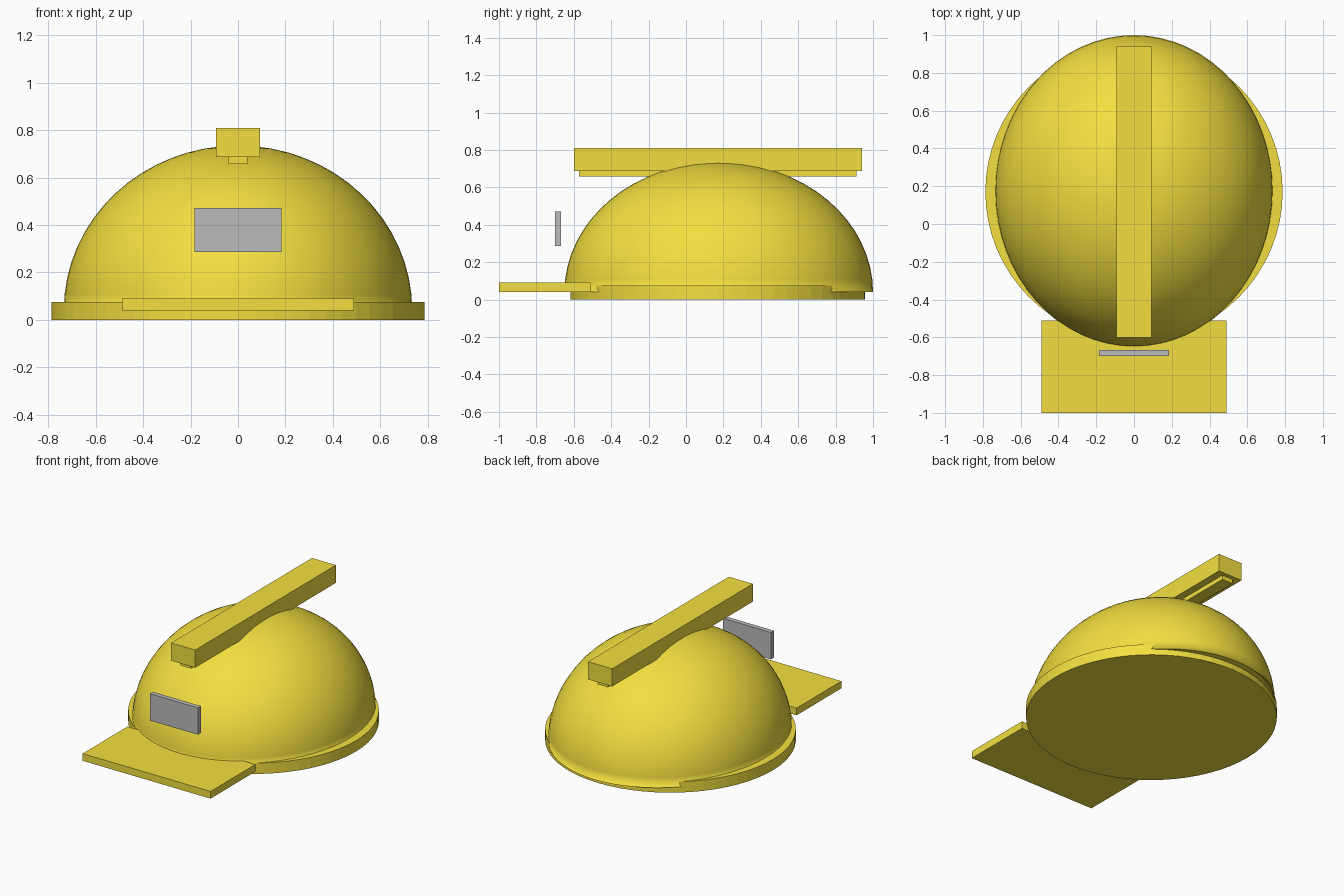
import bpy, bmesh
from mathutils import Matrix, Vector

if "Cube" in bpy.data.objects:
    bpy.data.objects.remove(bpy.data.objects["Cube"])


def material(name, rgb):
    m = bpy.data.materials.new(name)
    m.diffuse_color = (*rgb, 1)
    m.use_nodes = True
    m.node_tree.nodes["Principled BSDF"].inputs["Base Color"].default_value = m.diffuse_color
    return m


yellow = material("yellow", (0.9, 0.74, 0.05))
grey = material("grey", (0.5, 0.5, 0.5))


def add(name, bm, mat):
    mesh = bpy.data.meshes.new(name)
    bmesh.ops.recalc_face_normals(bm, faces=bm.faces)
    bm.to_mesh(mesh)
    bm.free()
    mesh.materials.append(mat)
    ob = bpy.data.objects.new(name, mesh)
    bpy.context.collection.objects.link(ob)
    return ob


def box(name, x, y0, y1, z0, z1, mat=yellow):
    bm = bmesh.new()
    size = Matrix.Diagonal((2 * x, y1 - y0, z1 - z0, 1))
    centre = Matrix.Translation((0, (y0 + y1) / 2, (z0 + z1) / 2))
    bmesh.ops.create_cube(bm, size=1, matrix=centre @ size)
    return add(name, bm, mat)


# Shell: upper half of a stretched sphere, closed underneath
bm = bmesh.new()
bmesh.ops.create_uvsphere(bm, u_segments=64, v_segments=32, radius=1)
cut = bmesh.ops.bisect_plane(bm, geom=bm.verts[:] + bm.edges[:] + bm.faces[:],
                             plane_co=(0, 0, 0), plane_no=(0, 0, 1), clear_inner=True)
bmesh.ops.holes_fill(bm, edges=[e for e in bm.edges if e.is_boundary])
bmesh.ops.scale(bm, vec=(0.735, 0.825, 0.695), verts=bm.verts)
bmesh.ops.translate(bm, vec=(0, 0.175, 0.04), verts=bm.verts)
shell = add("shell", bm, yellow)
for p in shell.data.polygons:
    p.use_smooth = len(p.vertices) < 5
    
# Round rim under the shell
bm = bmesh.new()
bmesh.ops.create_cone(bm, cap_ends=True, segments=64, radius1=0.787, radius2=0.787,
                      depth=0.075, matrix=Matrix.Translation((0, 0.17, 0.0375)))
add("rim", bm, yellow)

# Peak, crown ridge with its lower strip, and front plate
box("peak", 0.49, -1.0, -0.51, 0.04, 0.09)
box("crown_ridge", 0.092, -0.6, 0.94, 0.687, 0.81)
box("ridge_strip", 0.041, -0.572, 0.912, 0.657, 0.70)
box("front_plate", 0.184, -0.70, -0.667, 0.286, 0.472, grey)
